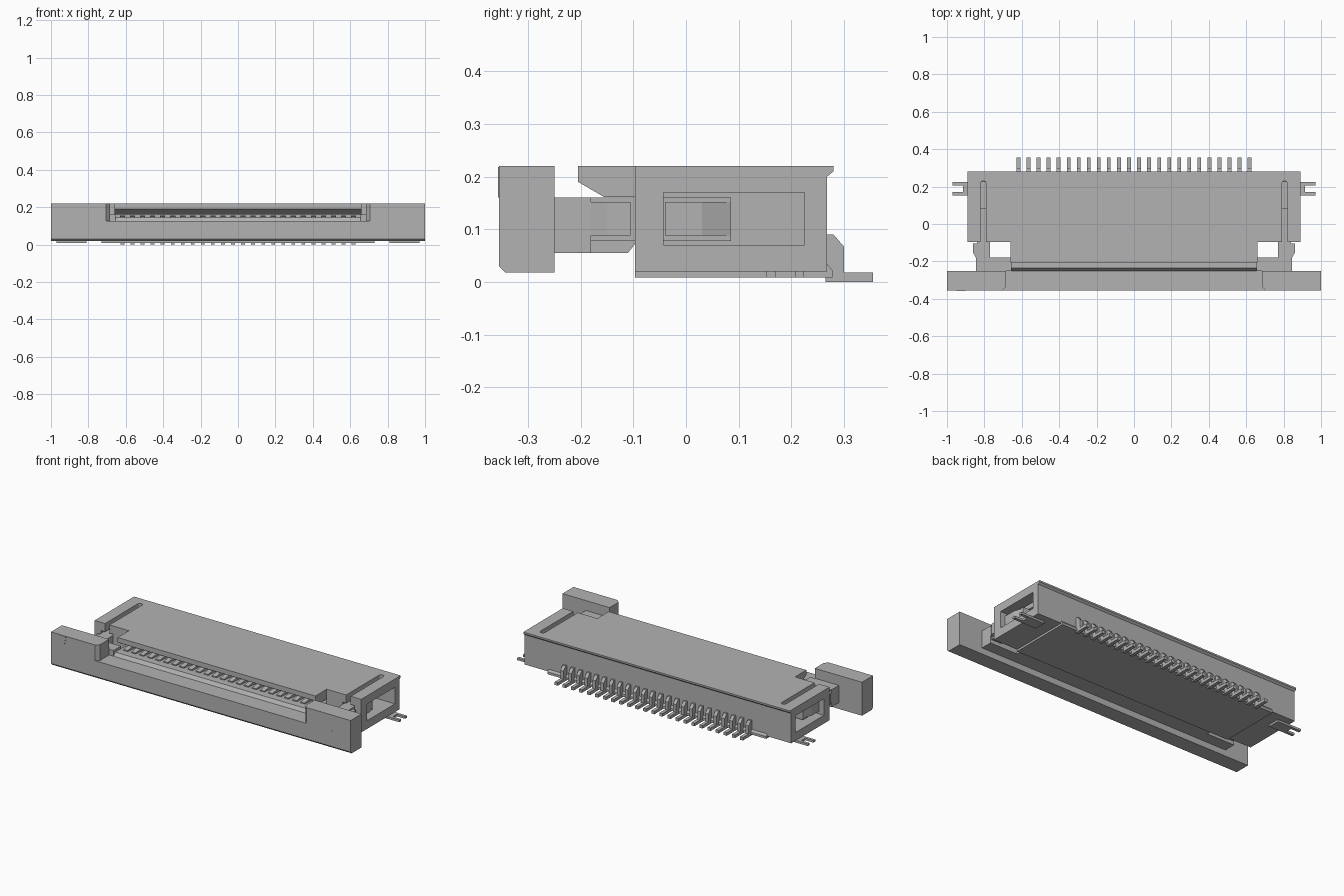
import bpy, bmesh, math

cube = bpy.data.objects.get("Cube")
if cube:
    bpy.data.objects.remove(cube, do_unlink=True)

grey = bpy.data.materials.new("plain_grey")
grey.use_nodes = True
grey.diffuse_color = (0.45, 0.45, 0.45, 1)
grey.node_tree.nodes["Principled BSDF"].inputs["Base Color"].default_value = (0.45, 0.45, 0.45, 1)


def finish(name, bm):
    bmesh.ops.recalc_face_normals(bm, faces=bm.faces)
    mesh = bpy.data.meshes.new(name)
    bm.to_mesh(mesh)
    bm.free()
    mesh.materials.append(grey)
    ob = bpy.data.objects.new(name, mesh)
    bpy.context.collection.objects.link(ob)
    return ob


def add_prism(bm, pts, a, b, axis):
    """Extrude a yz profile along x, or an xy outline along z."""
    def place(p, t):
        return (t, p[0], p[1]) if axis == "x" else (p[0], p[1], t)
    lo = [bm.verts.new(place(p, a)) for p in pts]
    hi = [bm.verts.new(place(p, b)) for p in pts]
    bm.faces.new(lo)
    bm.faces.new(hi)
    n = len(pts)
    for i in range(n):
        j = (i + 1) % n
        bm.faces.new((lo[i], lo[j], hi[j], hi[i]))


def prism(name, pts, a, b, axis="x"):
    bm = bmesh.new()
    add_prism(bm, pts, a, b, axis)
    return finish(name, bm)


def rect(a0, a1, b0, b1):
    return [(a0, b0), (a1, b0), (a1, b1), (a0, b1)]


def box(name, x0, x1, y0, y1, z0, z1):
    return prism(name, rect(y0, y1, z0, z1), x0, x1)


def pair(name, pts, a, b, axis="x"):
    """Left part and its mirrored right twin."""
    prism("left_" + name, pts, a, b, axis)
    if axis == "x":
        prism("right_" + name, pts, -b, -a)
    else:
        prism("right_" + name, [(-x, y) for x, y in pts], a, b, axis)


FRONT, BACK = -0.097, 0.268

# Housing floor and the thin plate below it
box("housing_floor", -0.89, 0.89, FRONT, BACK, 0.02, 0.07)
prism("floor_plate", [(FRONT, 0.008), (0.278, 0.008), (0.278, 0.022), (BACK, 0.034), (FRONT, 0.021)], -0.73, 0.73)

# Housing roof: central lip and slotted ends
prism("roof_lip", [(-0.205, 0.22), (-0.205, 0.19), (-0.155, 0.161), (FRONT, 0.161),
                   (FRONT, 0.17), (0.23, 0.17), (BACK, 0.17), (BACK, 0.2), (0.28, 0.21), (0.28, 0.22)], -0.66, 0.66)
slot_arc = [(0.805 + 0.015 * math.cos(t), 0.215 + 0.015 * math.sin(t))
            for t in [math.pi * i / 8 for i in range(9)]]
roof_end = [(0.66, FRONT), (0.79, FRONT)] + slot_arc[::-1] + [(0.82, FRONT), (0.89, FRONT), (0.89, BACK), (0.66, BACK)]
pair("roof_end", roof_end, 0.17, 0.22, "z")
pair("roof_edge", [(BACK, 0.2), (0.28, 0.21), (0.28, 0.22), (BACK, 0.22)], 0.66, 0.89)

# Housing walls and corner posts
box("back_wall", -0.89, 0.89, 0.225, BACK, 0.07, 0.17)
pair("inner_wall", rect(FRONT, 0.225, 0.07, 0.17), 0.66, 0.765)
pair("front_post", rect(FRONT, -0.043, 0.07, 0.17), 0.845, 0.89)

# Slider bar with a wide low opening and taller ends
def bar_profile(top):
    return [(-0.355, 0.03), (-0.343, 0.018), (-0.25, 0.018), (-0.25, top), (-0.355, top)]

prism("slider_bar", bar_profile(0.125), -0.70, 0.70)
end_outline = [(0.705, -0.355), (1.0, -0.355), (1.0, -0.25), (0.685, -0.25), (0.685, -0.335)]
pair("slider_end_upper", end_outline, 0.125, 0.22, "z")
pair("slider_end_lower", bar_profile(0.125), 0.70, 1.0)
prism("end_mark", [(-0.95, 0.218), (-0.90, 0.218), (-0.91, 0.16)], 0, 0.003, "z")
mark = bpy.data.objects["end_mark"]
for v in mark.data.vertices:
    x, z, t = v.co
    v.co = (x, -0.354 - t, z)

# Slider tongue, entering the housing above its floor
prism("slider_tongue", [(-0.25, 0.055), (-0.11, 0.055), (FRONT, 0.072), (0.05, 0.076),
                        (0.05, 0.125), (-0.20, 0.145), (-0.235, 0.145), (-0.25, 0.125)], -0.66, 0.66)
pair("tongue_shoulder", rect(-0.25, -0.18, 0.055, 0.16), 0.655, 0.845)

# Slider arms with latch nubs
pair("slider_arm", rect(-0.19, 0.085, 0.078, 0.16), 0.77, 0.84)
pair("arm_latch", [(0.835, -0.18), (0.845, -0.18), (0.862, -0.15), (0.862, -0.105), (0.835, -0.105)], 0.088, 0.152, "z")
pair("arm_catch", [(0.835, -0.04), (0.86, -0.04), (0.86, 0.03), (0.84, 0.085), (0.835, 0.085)], 0.088, 0.152, "z")

# Row of rear pins and the contact beams inside
foot = [(0.265, 0), (0.355, 0), (0.355, 0.018), (0.30, 0.018), (0.30, 0.067), (0.28, 0.09), (0.265, 0.09)]
beam = [(-0.19, 0.14), (0.23, 0.13), (0.23, 0.155), (-0.15, 0.155), (-0.19, 0.15)]
pins, beams = bmesh.new(), bmesh.new()
for i in range(24):
    x = -0.618 + i * 1.236 / 23
    add_prism(pins, foot, x - 0.01, x + 0.01, "x")
    add_prism(beams, beam, x - 0.014, x + 0.014, "x")
finish("rear_pins", pins)
finish("contact_beams", beams)

# Forked solder tabs at both ends
fork = [(0.81, 0.153), (0.97, 0.153), (0.97, 0.17), (0.915, 0.17), (0.915, 0.207),
        (0.97, 0.207), (0.97, 0.224), (0.81, 0.224)]
pair("solder_tab", fork, 0.008, 0.021, "z")
